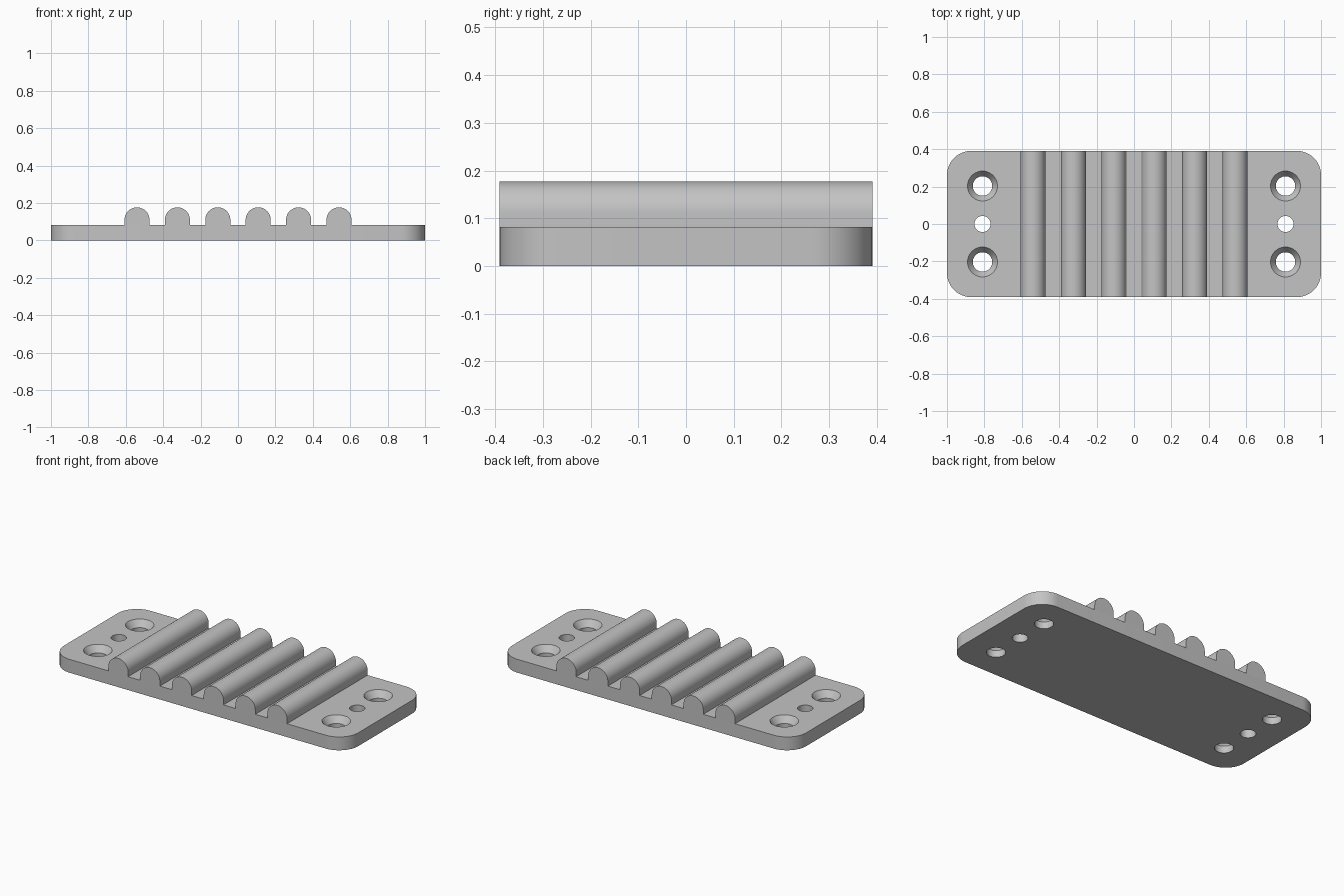
import bpy, bmesh, math

cube = bpy.data.objects.get("Cube")
if cube:
    bpy.data.objects.remove(cube, do_unlink=True)

HALF_X, HALF_Y, THICK, CORNER = 1.0, 0.391, 0.082, 0.13
RIDGE_R, RIDGE_TOP, PITCH = 0.067, 0.177, 0.216
HOLE_X, HOLE_Y = 0.81, 0.203

grey = bpy.data.materials.new("plain grey")
grey.use_nodes = True
colour = (0.55, 0.55, 0.55, 1)
grey.diffuse_color = colour
grey.node_tree.nodes["Principled BSDF"].inputs["Base Color"].default_value = colour


def make_object(name, bm):
    bmesh.ops.recalc_face_normals(bm, faces=bm.faces)
    mesh = bpy.data.meshes.new(name)
    bm.to_mesh(mesh)
    bm.free()
    mesh.materials.append(grey)
    obj = bpy.data.objects.new(name, mesh)
    bpy.context.collection.objects.link(obj)
    return obj


def prism(name, outline, depth):
    """Extrude a closed outline of 3D points along a vector."""
    bm = bmesh.new()
    face = bm.faces.new([bm.verts.new(p) for p in outline])
    new = bmesh.ops.extrude_face_region(bm, geom=[face], use_keep_orig=True)["geom"]
    verts = [v for v in new if isinstance(v, bmesh.types.BMVert)]
    bmesh.ops.translate(bm, verts=verts, vec=depth)
    return make_object(name, bm)


def arc(cx, cy, r, start, end, steps):
    for i in range(steps + 1):
        a = math.radians(start + (end - start) * i / steps)
        yield cx + r * math.cos(a), cy + r * math.sin(a)


def smooth(obj):
    bpy.ops.object.select_all(action='DESELECT')
    obj.select_set(True)
    bpy.context.view_layer.objects.active = obj
    bpy.ops.object.shade_smooth_by_angle(angle=math.radians(30))


# Base plate with rounded corners
outline = []
for quarter, (sx, sy) in enumerate([(1, 1), (-1, 1), (-1, -1), (1, -1)]):
    outline += [(x, y, 0) for x, y in arc(sx * (HALF_X - CORNER), sy * (HALF_Y - CORNER),
                                          CORNER, quarter * 90, quarter * 90 + 90, 12)]
plate = prism("base_plate", outline, (0, 0, THICK))


# Hole cutters: stacked rings of (radius, height)
def add_cutter(bm, x, y, profile, sides=40):
    rings = [[bm.verts.new((px, py, z)) for px, py in list(arc(x, y, r, 0, 360, sides))[:-1]]
             for r, z in profile]
    for low, high in zip(rings, rings[1:]):
        for i in range(sides):
            j = (i + 1) % sides
            bm.faces.new((low[i], low[j], high[j], high[i]))
    bm.faces.new(rings[0][::-1])
    bm.faces.new(rings[-1])


SINK = 0.04
screw = [(0.052, -0.05), (0.052, THICK - SINK), (0.08, THICK), (0.08, THICK + 0.05)]
pin = [(0.043, -0.05), (0.043, THICK + 0.05)]
bm = bmesh.new()
for side in (-1, 1):
    add_cutter(bm, side * HOLE_X, 0, pin)
    for end in (-1, 1):
        add_cutter(bm, side * HOLE_X, end * HOLE_Y, screw)
cutter = make_object("hole_cutter", bm)
cutter.hide_render = True

cut = plate.modifiers.new("holes", 'BOOLEAN')
cut.operation = 'DIFFERENCE'
cut.solver = 'EXACT'
cut.object = cutter
bpy.context.view_layer.objects.active = plate
bpy.ops.object.modifier_apply(modifier=cut.name)
bpy.data.objects.remove(cutter, do_unlink=True)
smooth(plate)

# Six round-topped ridges across the plate
for n in range(6):
    x = (n - 2.5) * PITCH
    section = [(x + RIDGE_R, -HALF_Y, THICK)]
    section += [(px, -HALF_Y, pz) for px, pz in arc(x, RIDGE_TOP - RIDGE_R, RIDGE_R, 0, 180, 24)]
    section += [(x - RIDGE_R, -HALF_Y, THICK)]
    smooth(prism(f"ridge_{n + 1}", section, (0, 2 * HALF_Y, 0)))
